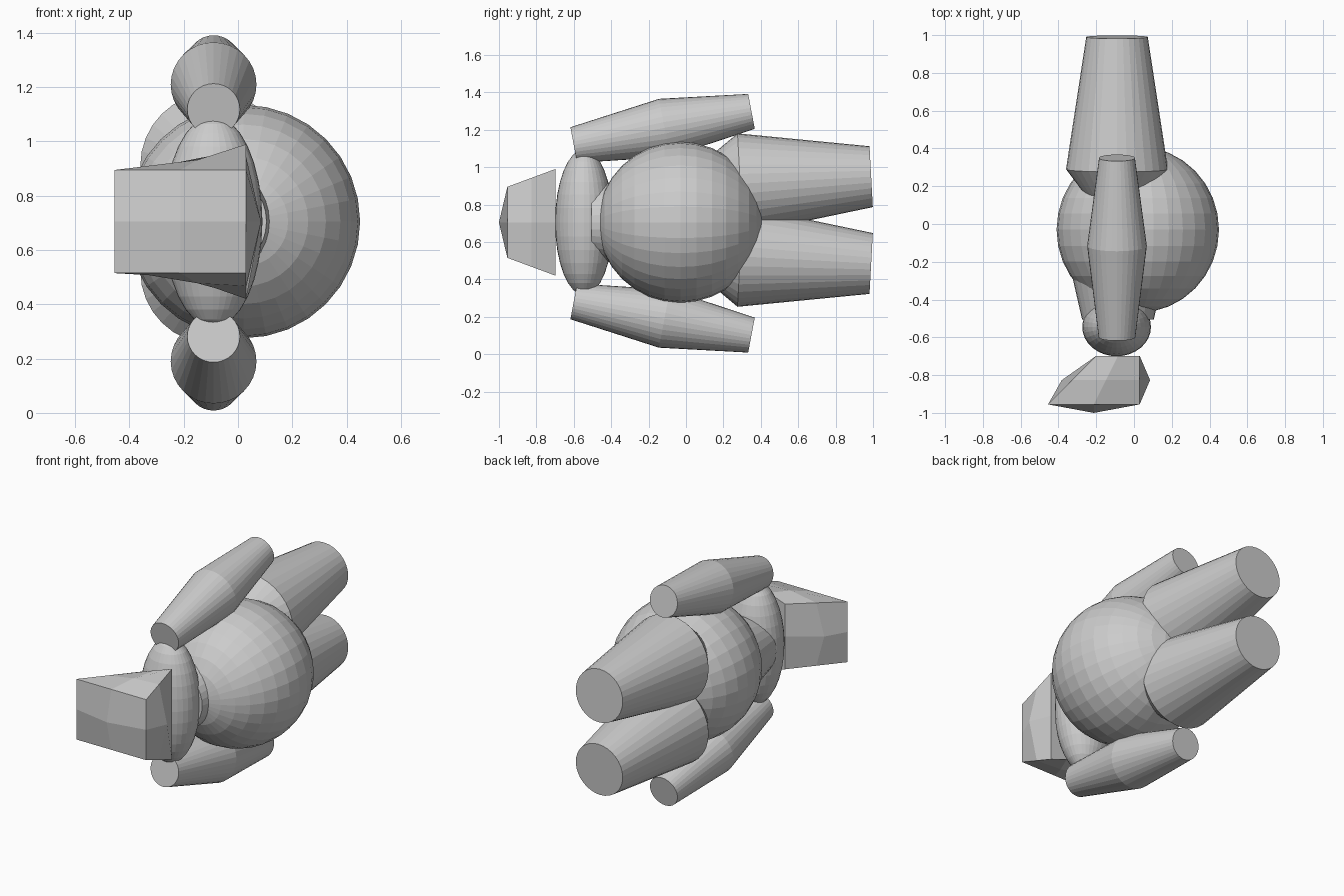
import bpy, bmesh, math
from mathutils import Vector

if "Cube" in bpy.data.objects:
    bpy.data.objects.remove(bpy.data.objects["Cube"])

MID = 0.705  # height of the left/right symmetry plane (figure lies on its side)


def make_object(name, bm):
    bmesh.ops.recalc_face_normals(bm, faces=bm.faces)
    mesh = bpy.data.meshes.new(name)
    bm.to_mesh(mesh)
    bm.free()
    obj = bpy.data.objects.new(name, mesh)
    bpy.context.collection.objects.link(obj)
    return obj


def ellipsoid(name, centre, radii, pole_y=False):
    bm = bmesh.new()
    bmesh.ops.create_uvsphere(bm, u_segments=32, v_segments=16, radius=1)
    for v in bm.verts:
        x, y, z = v.co
        if pole_y:
            y, z = z, -y
        v.co = Vector(centre) + Vector((x * radii[0], y * radii[1], z * radii[2]))
    return make_object(name, bm)


def tube(name, rings, x, sides=32):
    """Capped tube through (y, z, radius) rings, tilted along its straight axis."""
    bm = bmesh.new()
    tilt = math.atan2(rings[-1][1] - rings[0][1], rings[-1][0] - rings[0][0])
    up = Vector((0, -math.sin(tilt), math.cos(tilt)))
    loops = []
    for y, z, r in rings:
        loop = []
        for i in range(sides):
            a = 2 * math.pi * i / sides
            offset = Vector((math.cos(a), 0, 0)) + up * math.sin(a)
            loop.append(bm.verts.new(Vector((x, y, z)) + offset * r))
        loops.append(loop)
    for a, b in zip(loops, loops[1:]):
        for i in range(sides):
            j = (i + 1) % sides
            bm.faces.new((a[i], a[j], b[j], b[i]))
    bm.faces.new(loops[0])
    bm.faces.new(loops[-1])
    return make_object(name, bm)


# Belly, chest and the short waist joining them
ellipsoid("belly", (0.02, -0.03, MID), (0.43, 0.44, 0.43), pole_y=True)
ellipsoid("chest", (-0.092, -0.545, MID), (0.182, 0.155, 0.39))
tube("waist", [(-0.505, MID, 0.19), (-0.2, MID, 0.26)], -0.085)

# Arms and legs, mirrored in height
arm = [(-0.60, 1.118, 0.097), (-0.115, 1.21, 0.158), (0.35, 1.298, 0.095)]
leg = [(0.09, 0.90, 0.12), (0.29, 0.911, 0.27), (0.99, 0.949, 0.163)]
for limb, rings, plane in (("arm", arm, 0.70), ("leg", leg, 0.717)):
    tube("upper_" + limb, rings, -0.09)
    tube("lower_" + limb, [(y, 2 * plane - z, r) for y, z, r in rings], -0.09)

# Head: once-subdivided box, narrow at the back left, with bulging face centres
bm = bmesh.new()
bmesh.ops.create_cube(bm, size=2)
bmesh.ops.subdivide_edges(bm, edges=bm.edges[:], cuts=1, use_grid_fill=True)
for v in bm.verts:
    i, j, k = (round(c) for c in v.co)
    t = (j + 1) / 2                      # 0 = face, 1 = neck side
    s = (i + 1) / 2                      # 0 = left, 1 = right
    left = -0.455 + 0.255 * t
    x = left + (0.03 - left) * s
    y = -0.955 + 0.257 * t
    half = 0.19 + t * (0.015 + 0.08 * s)
    z = MID + half * k
    if j == 0 and k == 0:
        x += 0.055 * i
    if i == 0 and k == 0 and j == -1:
        y = -1.0
    if i == 0 and j == 0:
        z += 0.01 * k
    v.co = (x, y, z)
make_object("head", bm)
